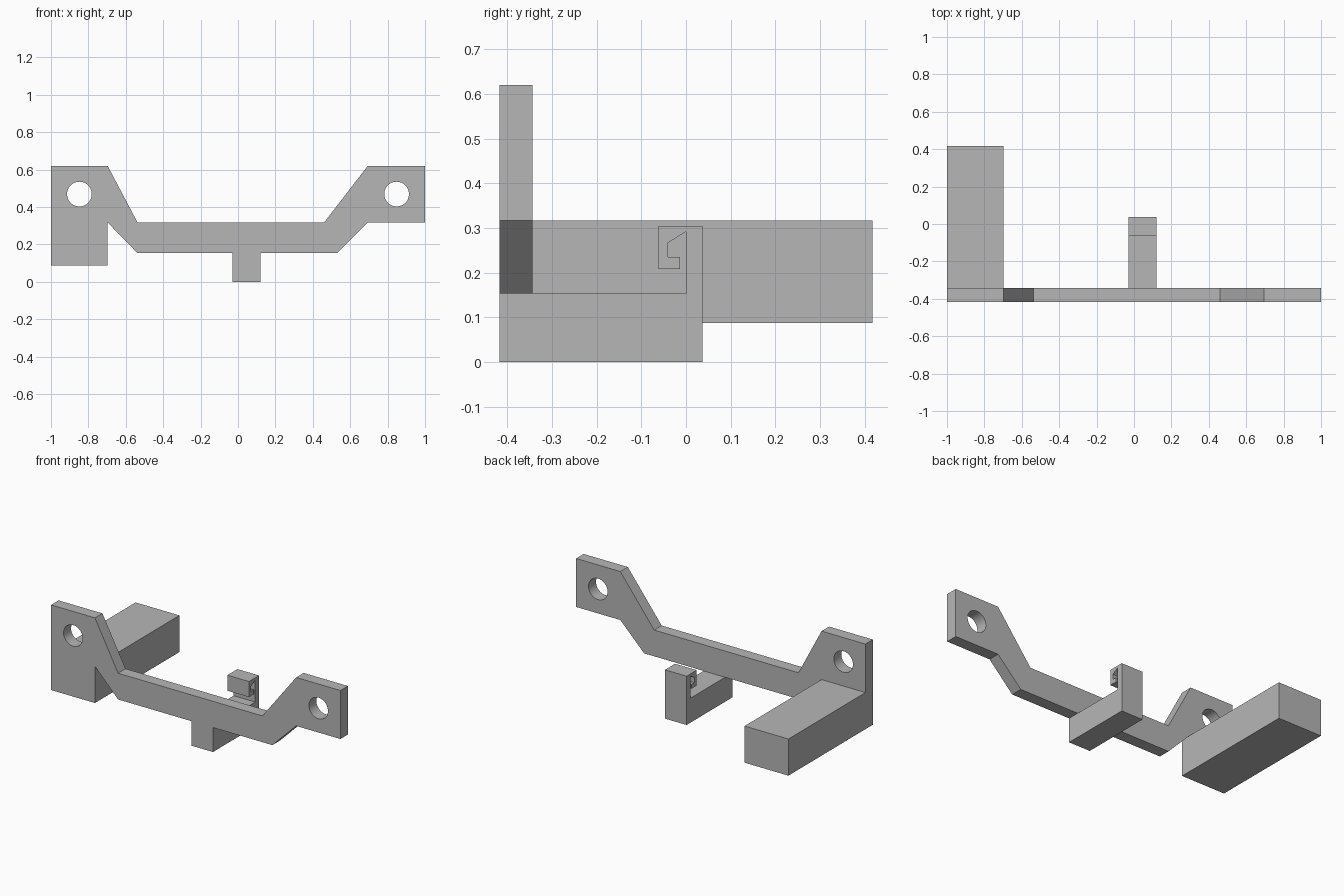
import bpy
import bmesh
from mathutils import Vector

if "Cube" in bpy.data.objects:
    bpy.data.objects.remove(bpy.data.objects["Cube"], do_unlink=True)

# Single plain grey material
grey = bpy.data.materials.new("light grey plastic")
grey.use_nodes = True
COLOUR = (0.47, 0.47, 0.47, 1)
grey.diffuse_color = COLOUR
grey.node_tree.nodes["Principled BSDF"].inputs["Base Color"].default_value = COLOUR


def extrude_profile(name, points, to_3d, sweep):
    """Fill an outline placed by to_3d and sweep it along a vector."""
    bm = bmesh.new()
    face = bm.faces.new([bm.verts.new(to_3d(u, v)) for u, v in points])
    result = bmesh.ops.extrude_face_region(bm, geom=[face], use_keep_orig=True)
    moved = [g for g in result["geom"] if isinstance(g, bmesh.types.BMVert)]
    bmesh.ops.translate(bm, verts=moved, vec=Vector(sweep))
    bmesh.ops.recalc_face_normals(bm, faces=bm.faces)
    mesh = bpy.data.meshes.new(name)
    bm.to_mesh(mesh)
    bm.free()
    mesh.materials.append(grey)
    obj = bpy.data.objects.new(name, mesh)
    bpy.context.collection.objects.link(obj)
    return obj


FRONT, BACK, END = -0.417, -0.343, 0.417
LEDGE, BEAM_TOP, TOP = 0.153, 0.317, 0.62
FOOT = 0.088

# Front plate: two raised ears joined by a low beam, one ear reaching down
plate_outline = [
    (-1, FOOT), (-0.697, FOOT), (-0.697, BEAM_TOP), (-0.537, LEDGE),
    (0.53, LEDGE), (0.694, BEAM_TOP), (1, BEAM_TOP), (1, TOP),
    (0.694, TOP), (0.46, BEAM_TOP), (-0.537, BEAM_TOP), (-0.697, TOP), (-1, TOP),
]
plate = extrude_profile("front_plate", plate_outline,
                        lambda x, z: (x, FRONT, z), (0, BACK - FRONT, 0))

# Round screw holes through both ears
for x in (-0.848, 0.848):
    bpy.ops.mesh.primitive_cylinder_add(
        vertices=48, radius=0.066, depth=0.3,
        location=(x, (FRONT + BACK) / 2, 0.469), rotation=(1.5708, 0, 0))
    cutter = bpy.context.object
    cutter.name = "hole_cutter"
    cutter.hide_render = True
    cutter.data.materials.append(grey)
    bpy.context.view_layer.objects.active = plate
    cut = plate.modifiers.new("screw hole", 'BOOLEAN')
    cut.operation = 'DIFFERENCE'
    cut.solver = 'EXACT'
    cut.object = cutter
    bpy.ops.object.modifier_apply(modifier=cut.name)
    bpy.data.objects.remove(cutter, do_unlink=True)

bpy.ops.object.select_all(action='DESELECT')
plate.select_set(True)
bpy.context.view_layer.objects.active = plate
bpy.ops.object.shade_smooth_by_angle(angle=0.5)

# Long block running back from the tall ear
block_outline = [(-1, FOOT), (-0.697, FOOT), (-0.697, BEAM_TOP), (-1, BEAM_TOP)]
extrude_profile("rear_block", block_outline,
                lambda x, z: (x, BACK, z), (0, END - BACK, 0))

# Lower arm with an upright that curls forward into a small clip
arm_outline = [
    (FRONT, 0), (0.037, 0), (0.037, 0.305), (-0.062, 0.305),
    (-0.062, 0.208), (-0.013, 0.208), (-0.013, 0.235), (-0.04, 0.235),
    (-0.04, 0.267), (0, 0.292), (0, LEDGE), (FRONT, LEDGE),
]
extrude_profile("clip_arm", arm_outline,
                lambda y, z: (-0.03, y, z), (0.149, 0, 0))
